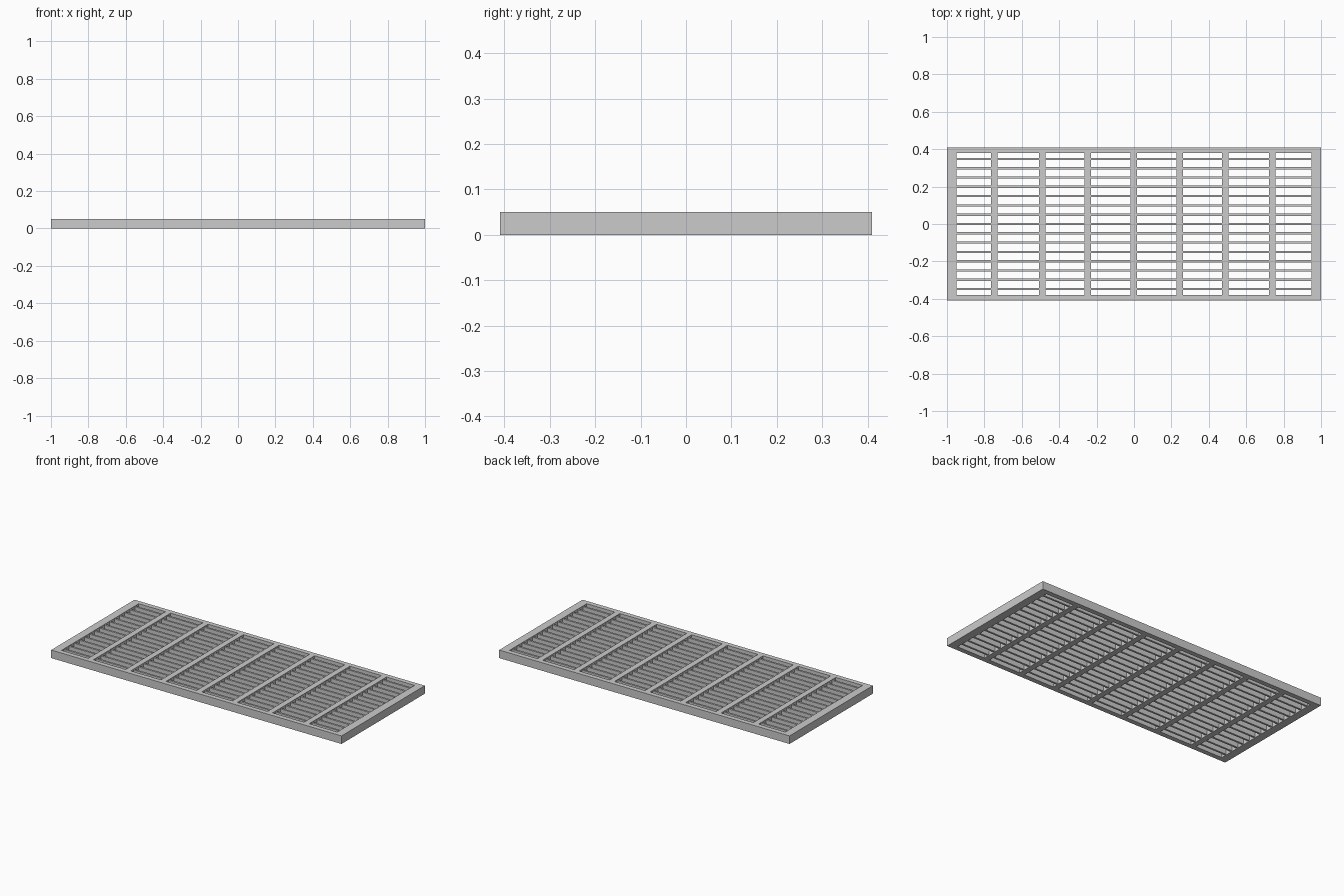
import bpy, bmesh

if "Cube" in bpy.data.objects:
    bpy.data.objects.remove(bpy.data.objects["Cube"])

W, D, H = 1.0, 0.41, 0.05          # half width, half depth, height
IW, ID = 0.95, 0.38                # half size of the frame opening
BAR, SLAT = 0.035, 0.012           # bar and slat thickness
BAR_X = [-0.748, -0.49, -0.247, -0.001, 0.244, 0.487, 0.739]


def finish(name, bm):
    bmesh.ops.recalc_face_normals(bm, faces=bm.faces)
    mesh = bpy.data.meshes.new(name)
    bm.to_mesh(mesh)
    bm.free()
    obj = bpy.data.objects.new(name, mesh)
    bpy.context.collection.objects.link(obj)
    return obj


def add_box(bm, x0, x1, y0, y1, z0, z1):
    verts = bmesh.ops.create_cube(bm, size=1)["verts"]
    for v in verts:
        v.co.x = x1 if v.co.x > 0 else x0
        v.co.y = y1 if v.co.y > 0 else y0
        v.co.z = z1 if v.co.z > 0 else z0


# Outer frame: a mitred rectangular ring
bm = bmesh.new()
rings = []
for w, d, z in ((W, D, 0), (W, D, H), (IW, ID, H), (IW, ID, 0)):
    rings.append([bm.verts.new((sx * w, sy * d, z))
                  for sx, sy in ((-1, -1), (1, -1), (1, 1), (-1, 1))])
for i in range(4):
    a, b = rings[i], rings[(i + 1) % 4]
    for j in range(4):
        k = (j + 1) % 4
        bm.faces.new((a[j], a[k], b[k], b[j]))
finish("outer_frame", bm)

# Cross bars running front to back
bm = bmesh.new()
for x in BAR_X:
    add_box(bm, x - BAR / 2, x + BAR / 2, -ID, ID, 0, H)
finish("cross_bars", bm)

# Thin slats filling each bay between the bars
bm = bmesh.new()
lefts = [-IW] + [x + BAR / 2 for x in BAR_X]
rights = [x - BAR / 2 for x in BAR_X] + [IW]
for x0, x1 in zip(lefts, rights):
    for k in range(-7, 8):
        y = k * 0.0497
        add_box(bm, x0, x1, y - SLAT / 2, y + SLAT / 2, 0.004, H - 0.004)
finish("slats", bm)
